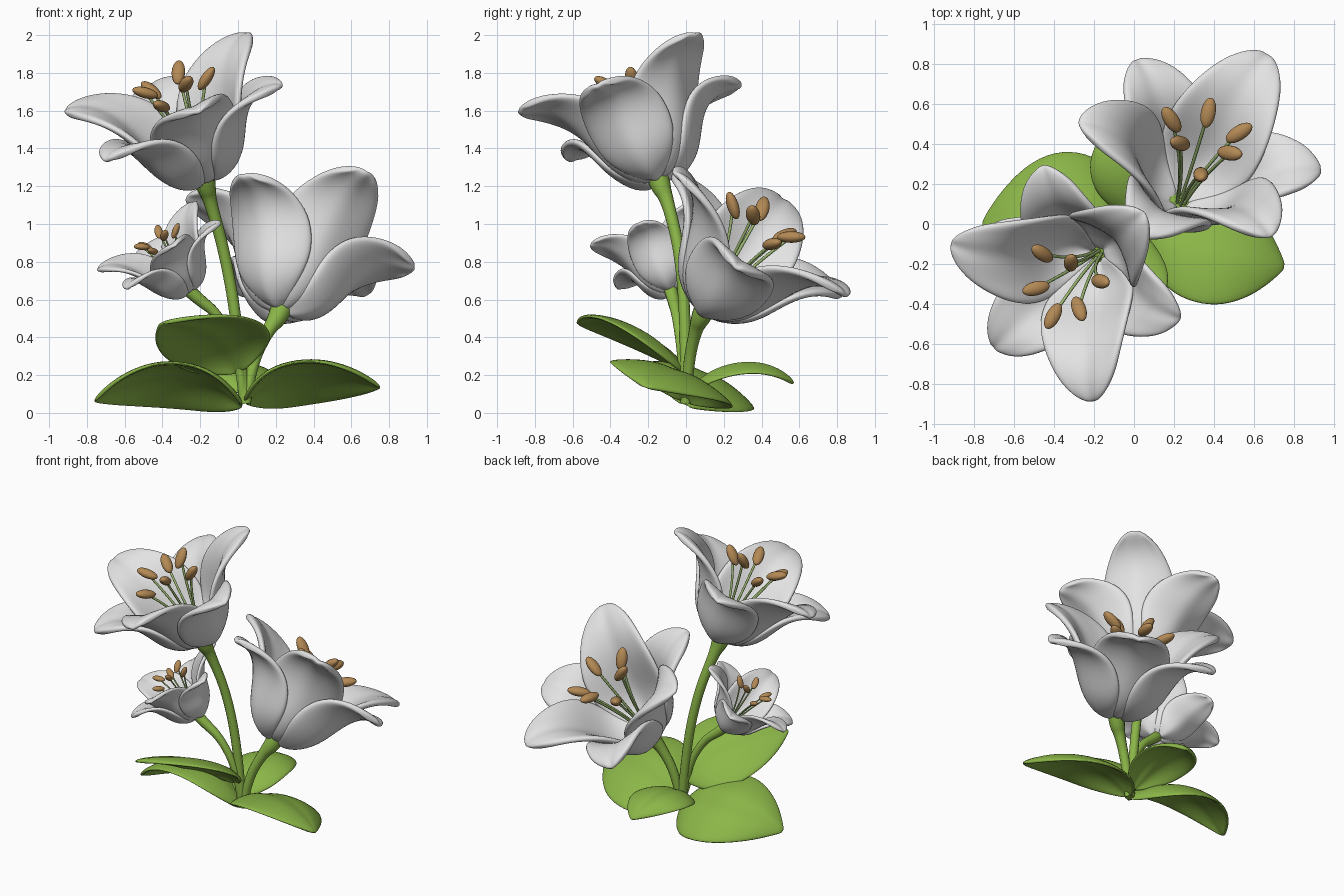
import bpy, math
from mathutils import Vector as V

if "Cube" in bpy.data.objects:
    bpy.data.objects.remove(bpy.data.objects["Cube"])


def mat(name, c):
    m = bpy.data.materials.new(name)
    m.diffuse_color = (*c, 1)
    m.use_nodes = True
    m.node_tree.nodes["Principled BSDF"].inputs["Base Color"].default_value = m.diffuse_color
    return m


WHITE = mat("petal_white", (0.77, 0.77, 0.77))
GREEN = mat("leaf_green", (0.26, 0.47, 0.065))
PALE = mat("filament_green", (0.36, 0.52, 0.18))
BROWN = mat("anther_brown", (0.45, 0.25, 0.09))


def sheet(name, rows, m, thick):
    """Smooth thickened sheet from a grid of points."""
    n = len(rows[0])
    verts = [p for r in rows for p in r]
    faces = [(i * n + j, i * n + j + 1, (i + 1) * n + j + 1, (i + 1) * n + j)
             for i in range(len(rows) - 1) for j in range(n - 1)]
    me = bpy.data.meshes.new(name)
    me.from_pydata(verts, [], faces)
    me.materials.append(m)
    for p in me.polygons:
        p.use_smooth = True
    ob = bpy.data.objects.new(name, me)
    bpy.context.collection.objects.link(ob)
    s = ob.modifiers.new("thickness", 'SOLIDIFY')
    s.thickness, s.offset = thick, 0
    b = ob.modifiers.new("smooth", 'SUBSURF')
    b.levels = b.render_levels = 2
    return ob


def tube(name, pts, radii, m, res=4):
    """Round stalk along a smooth path, turned into a mesh."""
    cu = bpy.data.curves.new(name, 'CURVE')
    cu.dimensions = '3D'
    cu.bevel_depth, cu.bevel_resolution, cu.use_fill_caps = 1, res, True
    sp = cu.splines.new('NURBS')
    sp.points.add(len(pts) - 1)
    for q, p, r in zip(sp.points, pts, radii):
        q.co, q.radius = (*p, 1), r
    sp.use_endpoint_u, sp.order_u, sp.resolution_u = True, 3, 6
    ob = bpy.data.objects.new(name, cu)
    bpy.context.collection.objects.link(ob)
    bpy.ops.object.select_all(action='DESELECT')
    bpy.context.view_layer.objects.active = ob
    ob.select_set(True)
    bpy.ops.object.convert(target='MESH')
    ob = bpy.context.view_layer.objects.active
    ob.data.materials.clear()
    ob.data.materials.append(m)
    for p in ob.data.polygons:
        p.use_smooth = True


# Petal side profiles (radius, height) and half widths along the length
INNER = [(.02, 0), (.12, .03), (.21, .125), (.26, .25), (.31, .375), (.39, .485), (.50, .55), (.62, .555)]
OUTER = [(.03, -.01), (.14, .01), (.23, .095), (.28, .21), (.33, .315), (.405, .39), (.505, .42), (.60, .405)]
WIDTH = [.04, .15, .22, .245, .24, .20, .145, .07]
CUP = [.5, .5, .5, .45, .35, .15, -.05, -.15]


def petal(name, base, ax, rad, prof, size):
    tan = ax.cross(rad)
    rows = []
    for i, (r, h) in enumerate(prof):
        a, b = prof[max(i - 1, 0)], prof[min(i + 1, len(prof) - 1)]
        d = V((b[0] - a[0], b[1] - a[1])).normalized()
        inward = ax * d.x - rad * d.y
        row = []
        for s in (-1, -.7, -.35, 0, .35, .7, 1):
            w = WIDTH[i] * (.93 if prof is OUTER else 1.02)
            lift = CUP[i] * w * s * s - (.014 if s == 0 else 0)
            tip = -.04 * s * s if i == 7 else 0
            p = rad * (r + tip) + ax * h + tan * (w * s) + inward * lift
            row.append(base + p * size)
        rows.append(row)
    sheet(name, rows, WHITE, .042 * size)


def flower(name, base, axis, ref, size):
    base, ax = V(base), V(axis).normalized()
    u = V(ref)
    u = (u - ax * u.dot(ax)).normalized()
    v = ax.cross(u)
    around = lambda deg: u * math.cos(math.radians(deg)) + v * math.sin(math.radians(deg))
    for k in range(6):
        petal(f"{name}_petal_{k}", base, ax, around(60 * k), (OUTER if k % 2 else INNER), size)
        # stamens: thin stalk and anther
        d = around(60 * k + 25)
        reach = .19 if k % 2 else .14
        top = .51 if k % 2 else .56
        pts = [base + (d * r + ax * h) * size for r, h in ((.02, .02), (.05, .28), (reach, top))]
        tube(f"{name}_filament_{k}", pts, [.008 * size] * 3, PALE, 2)
        bpy.ops.mesh.primitive_uv_sphere_add(segments=14, ring_count=10, radius=1, location=pts[2])
        an = bpy.context.object
        an.name = f"{name}_anther_{k}"
        an.scale = (.036 * size, .029 * size, .072 * size)
        an.rotation_euler = (d * .8 + ax * .6).to_track_quat('Z', 'Y').to_euler()
        an.data.materials.append(BROWN)
        for p in an.data.polygons:
            p.use_smooth = True


flower("tall_flower", (-.175, -.145, 1.245), (-.33, -.30, .89), (.26, .23, .76), 1.0)
flower("middle_flower", (.23, .10, .55), (.22, .57, .79), (.42, .74, .15), 1.06)
flower("small_flower", (-.265, -.08, .65), (-.52, -.23, .82), (-.09, -.43, .27), .6)

# Stems with flared tops
tube("tall_stem", [(.035, 0, .05), (.0, .0, .45), (-.07, -.03, .85), (-.15, -.10, 1.13),
                   (-.17, -.135, 1.2), (-.185, -.15, 1.255)], [.03, .03, .03, .033, .055, .06], GREEN)
tube("middle_stem", [(.04, 0, .05), (.07, .01, .25), (.16, .05, .44), (.215, .08, .51),
                     (.235, .11, .57)], [.028, .03, .033, .055, .06], GREEN)
tube("small_stem", [(.03, 0, .05), (.01, -.02, .30), (-.10, -.05, .52), (-.22, -.07, .61),
                    (-.275, -.085, .665)], [.025, .025, .025, .034, .036], GREEN)


def leaf(name, a, mid, tip, side, arch):
    a, mid, tip, side = V(a), V(mid), V(tip), V(side)
    c = mid * 2 - (a + tip) / 2
    rows = []
    for t, w in ((0, .1), (.08, .52), (.22, .92), (.4, 1.05), (.6, 1), (.77, .75), (.9, .42), (1, .03)):
        p = a * (1 - t) ** 2 + c * (2 * t * (1 - t)) + tip * t * t
        d = (c - a) * (1 - t) + (tip - c) * t
        up = d.cross(side).normalized()
        up = up if up.z > 0 else -up
        rows.append([p + side * (w * s) + up * (arch * w * (1 - s * s) - (.015 * w if s == 0 else 0) - .02)
                     for s in (-1, -.6, -.25, 0, .25, .6, 1)])
    sheet(name, rows, GREEN, .024)


leaf("left_leaf", (.03, 0, .05), (-.36, .08, .165), (-.77, 0, .075), (0, .29, -.12), .08)
leaf("right_leaf", (.03, 0, .07), (.38, -.08, .18), (.76, -.21, .15), (.04, .31, -.11), .08)
leaf("back_leaf", (.02, .01, .12), (-.02, .31, .23), (.03, .58, .17), (.20, 0, 0), .06)
leaf("front_leaf", (.01, -.01, .23), (-.13, -.27, .40), (-.41, -.57, .49), (.24, -.13, .10), .06)
